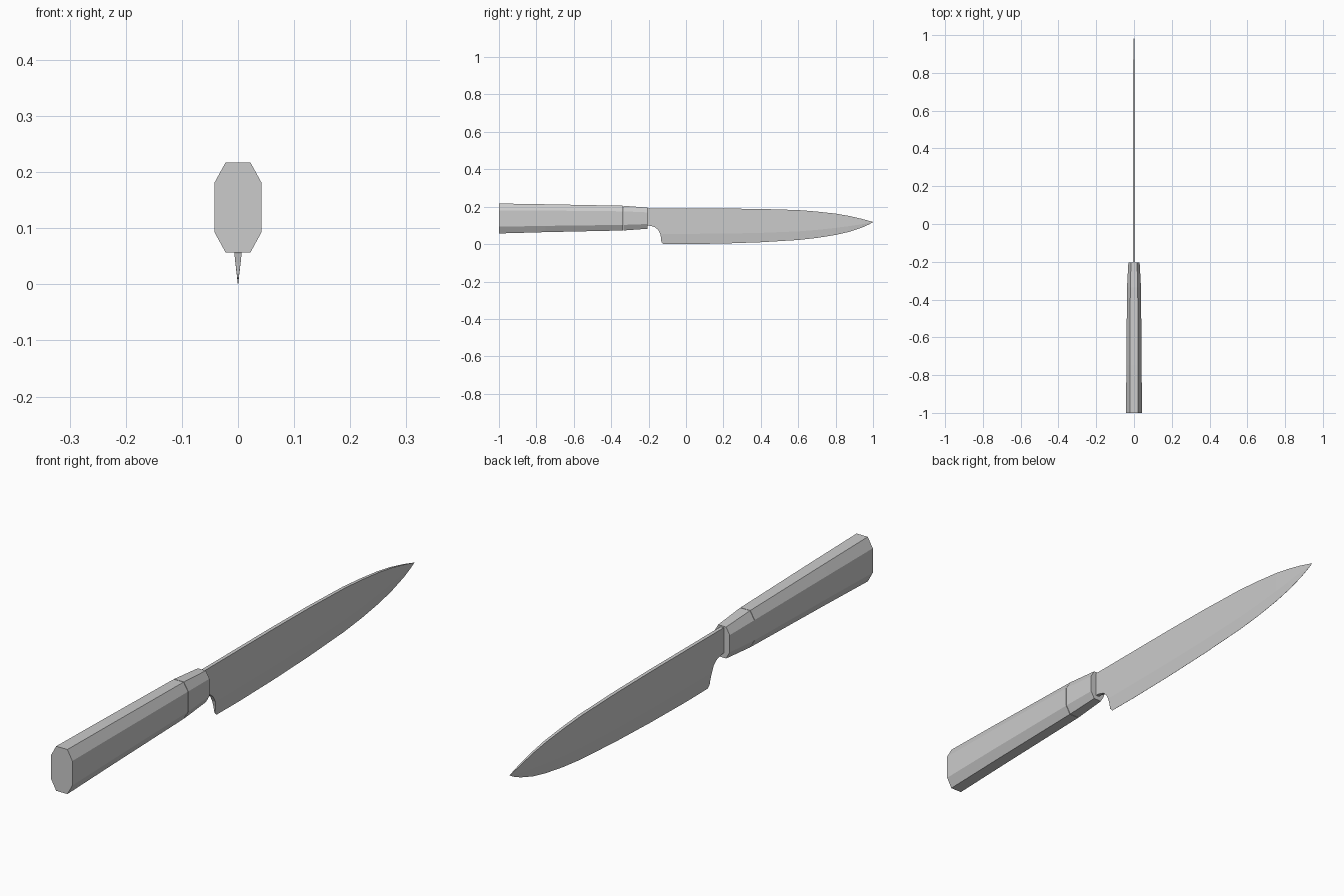
import bpy


def loft(name, rings):
    """Skin closed rings of equal point count and cap both ends."""
    n = len(rings[0])
    verts = [p for ring in rings for p in ring]
    faces = [list(range(n))[::-1]]
    for r in range(len(rings) - 1):
        a, b = r * n, (r + 1) * n
        for i in range(n):
            j = (i + 1) % n
            faces.append([a + i, a + j, b + j, b + i])
    faces.append(list(range((len(rings) - 1) * n, len(rings) * n)))
    mesh = bpy.data.meshes.new(name)
    mesh.from_pydata(verts, [], faces)
    obj = bpy.data.objects.new(name, mesh)
    bpy.context.collection.objects.link(obj)
    # outward normals
    bpy.context.view_layer.objects.active = obj
    obj.select_set(True)
    bpy.ops.object.mode_set(mode='EDIT')
    bpy.ops.mesh.select_all(action='SELECT')
    bpy.ops.mesh.normals_make_consistent(inside=False)
    bpy.ops.object.mode_set(mode='OBJECT')
    obj.select_set(False)
    return obj


def octagon(y, w, low, high):
    """Chamfered rectangular handle section."""
    cx, cz = w * 0.53, (high - low) * 0.225
    right = [(cx, low), (w, low + cz), (w, high - cz), (cx, high)]
    outline = right + [(-x, z) for x, z in reversed(right)]
    return [(x, y, z) for x, z in outline]


# Handle and front ferrule
loft("handle", [octagon(-1.0, 0.042, 0.057, 0.217),
                octagon(-0.75, 0.0405, 0.064, 0.213),
                octagon(-0.337, 0.037, 0.073, 0.205)])
loft("ferrule", [octagon(-0.335, 0.037, 0.073, 0.205),
                 octagon(-0.205, 0.030, 0.082, 0.195)])

# Blade stations: y, spine z, grind line z, cutting edge z, half thickness
stations = [
    (-0.230, 0.190, 0.110, 0.099, 0.0065),
    (-0.190, 0.190, 0.110, 0.098, 0.0065),
    (-0.165, 0.190, 0.100, 0.090, 0.0065),
    (-0.148, 0.190, 0.085, 0.075, 0.0065),
    (-0.138, 0.190, 0.065, 0.055, 0.0065),
    (-0.134, 0.190, 0.056, 0.035, 0.0065),
    (-0.132, 0.190, 0.055, 0.012, 0.0065),
    (-0.122, 0.190, 0.055, 0.001, 0.0065),
    (0.000, 0.190, 0.055, 0.000, 0.0065),
    (0.200, 0.190, 0.056, 0.003, 0.0065),
    (0.400, 0.188, 0.060, 0.010, 0.0063),
    (0.600, 0.182, 0.068, 0.022, 0.006),
    (0.700, 0.174, 0.076, 0.033, 0.0055),
    (0.800, 0.163, 0.087, 0.049, 0.005),
    (0.870, 0.151, 0.096, 0.065, 0.004),
    (0.940, 0.135, 0.106, 0.088, 0.003),
    (0.980, 0.124, 0.113, 0.106, 0.0015),
    (1.000, 0.1185, 0.118, 0.1175, 0.0004),
]
rings = []
for y, spine, grind, edge, t in stations:
    e = max(0.0003, t * min(1.0, edge / 0.055)) if y < -0.13 else 0.0003
    rings.append([(t, y, spine), (t, y, grind), (e, y, edge),
                  (-e, y, edge), (-t, y, grind), (-t, y, spine)])
loft("blade", rings)
